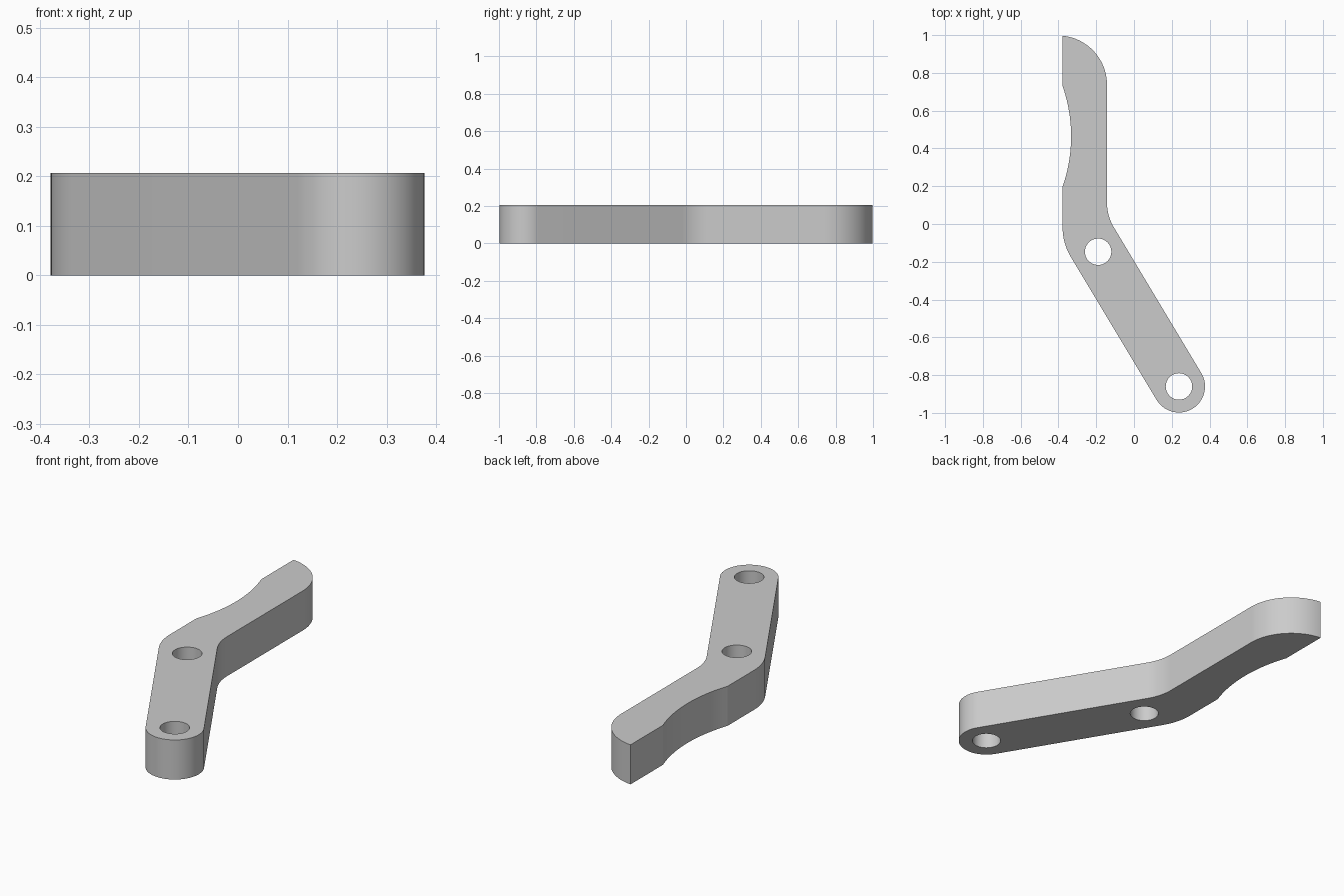
import bpy, bmesh
from math import radians, pi, cos, sin, tan, asin
from mathutils import Vector

cube = bpy.data.objects.get("Cube")
if cube:
    bpy.data.objects.remove(cube, do_unlink=True)

HEIGHT = 0.206
LEFT, RIGHT = -0.378, -0.143          # sides of the straight handle
PIVOT = Vector((-0.19, -0.147))       # hole near the bend
END = Vector((0.238, -0.86))          # hole in the rounded end
END_R, HOLE_R = 0.138, 0.07


def arc(center, r, a0, a1, steps):
    """Points on an arc, angles in radians."""
    return [Vector((center[0] + r * cos(a0 + (a1 - a0) * i / steps),
                    center[1] + r * sin(a0 + (a1 - a0) * i / steps)))
            for i in range(steps + 1)]


# Direction of the slanted arm and its side normal
along = (PIVOT - END).normalized()
side = Vector((along.y, -along.x))
side_angle = Vector((1, 0)).angle(side)
bend = side_angle


def bend_arc(x, sign, r, a0, a1):
    """Fillet between the slanted side and the vertical side at x."""
    start = END + side * END_R * sign
    corner_y = start.y + along.y * (x - start.x) / along.x
    center = (x + r, corner_y + r * tan(bend / 2))
    return arc(center, abs(r), a0, a1, 10)


# Outline, counter-clockwise from the rounded end
tip_r, tip_y = 0.261, 0.737
outline = arc(END, END_R, side_angle - pi, side_angle, 40)
outline += bend_arc(RIGHT, 1, 0.26, pi + bend, pi)
# rounded back of the tip
tip_x = RIGHT - tip_r
outline += arc((tip_x, tip_y), tip_r, 0, pi / 2 - asin((LEFT - tip_x) / tip_r), 24)
# shallow finger hollow
half, depth, mid_y = 0.266, 0.045, 0.464
hollow_r = (half ** 2 + depth ** 2) / (2 * depth)
spread = asin(half / hollow_r)
outline += arc((LEFT + depth - hollow_r, mid_y), hollow_r, spread, -spread, 20)[::1]


# outer side of the bend, curving back into the slanted arm
def outer_bend(r):
    start = END - side * END_R
    corner_y = start.y + along.y * (LEFT - start.x) / along.x
    return arc((LEFT + r, corner_y + r * tan(bend / 2)), r, pi, pi + bend, 10)


outline += outer_bend(0.3)

# Fill the outline around the two holes, then extrude
bm = bmesh.new()
holes = [arc(c, HOLE_R, 0, 2 * pi, 48)[:-1] for c in (PIVOT, END)]
edges = []
for loop in [outline] + holes:
    verts = [bm.verts.new((p.x, p.y, 0)) for p in loop]
    edges += [bm.edges.new((verts[i - 1], verts[i])) for i in range(len(verts))]
bmesh.ops.triangle_fill(bm, use_beauty=True, use_dissolve=False, edges=edges,
                        normal=(0, 0, 1))
result = bmesh.ops.extrude_face_region(bm, geom=bm.faces[:])
top = [g for g in result["geom"] if isinstance(g, bmesh.types.BMVert)]
bmesh.ops.translate(bm, verts=top, vec=(0, 0, HEIGHT))
bmesh.ops.recalc_face_normals(bm, faces=bm.faces[:])

mesh = bpy.data.meshes.new("lever_arm")
bm.to_mesh(mesh)
bm.free()
lever = bpy.data.objects.new("lever_arm", mesh)
bpy.context.collection.objects.link(lever)

# Plain grey
grey = bpy.data.materials.new("grey")
grey.use_nodes = True
color = (0.6, 0.6, 0.6, 1)
grey.diffuse_color = color
grey.node_tree.nodes["Principled BSDF"].inputs["Base Color"].default_value = color
mesh.materials.append(grey)

# Smooth curves, sharp rims and corners
for other in bpy.context.selected_objects:
    other.select_set(False)
lever.select_set(True)
bpy.context.view_layer.objects.active = lever
bpy.ops.object.shade_smooth_by_angle(angle=radians(15))
